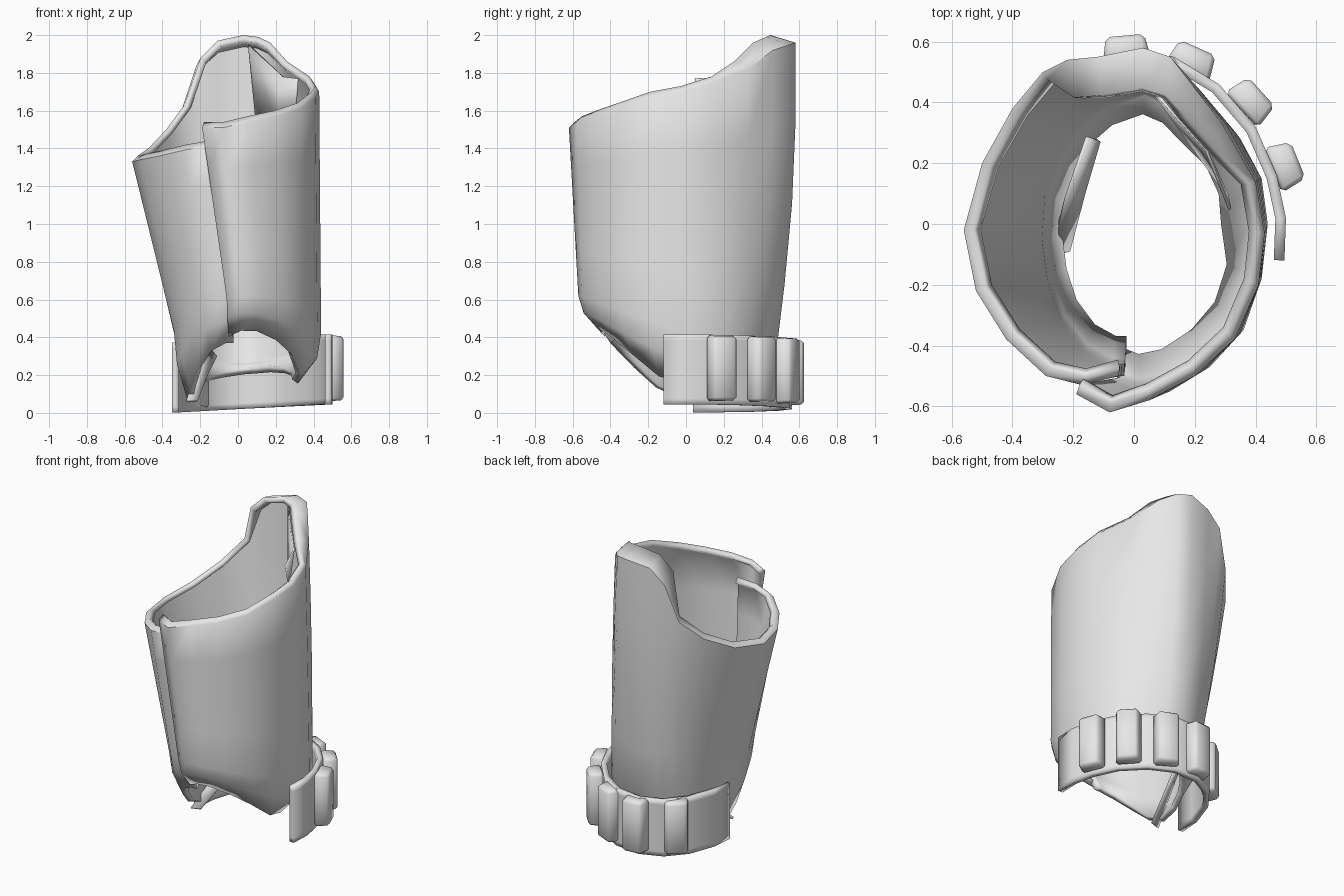
import bpy, bmesh, math
from mathutils import Vector

old = bpy.data.objects.get("Cube")
if old:
    bpy.data.objects.remove(old, do_unlink=True)

grey = bpy.data.materials.new("plain_grey")
grey.use_nodes = True
grey.diffuse_color = (0.8, 0.8, 0.8, 1)
grey.node_tree.nodes["Principled BSDF"].inputs["Base Color"].default_value = (0.8, 0.8, 0.8, 1)


def finish(name, bm, angle=45):
    """Turn a bmesh into a smooth-shaded grey object."""
    mesh = bpy.data.meshes.new(name)
    bm.to_mesh(mesh)
    bm.free()
    mesh.materials.append(grey)
    obj = bpy.data.objects.new(name, mesh)
    bpy.context.collection.objects.link(obj)
    bpy.ops.object.select_all(action="DESELECT")
    obj.select_set(True)
    bpy.context.view_layer.objects.active = obj
    bpy.ops.object.shade_smooth_by_angle(angle=math.radians(angle))
    return obj


def loft(name, columns, thickness):
    """Skin neighbouring columns of points and thicken the sheet inwards."""
    bm = bmesh.new()
    grid = [[bm.verts.new(p) for p in column] for column in columns]
    for a, b in zip(grid, grid[1:]):
        for i in range(len(a) - 1):
            bm.faces.new((a[i], b[i], b[i + 1], a[i + 1]))
    obj = finish(name, bm)
    solid = obj.modifiers.new("thickness", "SOLIDIFY")
    solid.thickness = thickness
    solid.offset = -1
    return obj


# Wrapped shell: each station holds top x, y, z and lower x, y,
# starting at the outer front seam and ending under the overlap
stations = [
    (-.19, -.56, 1.54, -.06, -.54), (-.08, -.62, 1.54, .02, -.57),
    (.05, -.58, 1.57, .12, -.55), (.2, -.5, 1.6, .25, -.47),
    (.33, -.38, 1.64, .36, -.35), (.41, -.2, 1.7, .42, -.18),
    (.43, -.03, 1.73, .44, 0), (.4, .14, 1.78, .42, .15),
    (.29, .33, 1.86, .35, .28), (.19, .46, 1.96, .24, .38),
    (.12, .55, 1.99, .13, .43), (.03, .58, 2, .04, .47),
    (-.12, .55, 1.97, -.1, .43), (-.22, .54, 1.88, -.17, .38),
    (-.3, .5, 1.63, -.22, .33), (-.4, .38, 1.5, -.28, .24),
    (-.5, .2, 1.4, -.33, .1), (-.56, -.02, 1.36, -.34, -.05),
    (-.52, -.22, 1.37, -.32, -.2), (-.42, -.38, 1.39, -.27, -.34),
    (-.29, -.5, 1.42, -.18, -.45), (-.17, -.53, 1.44, -.08, -.5),
    (-.05, -.5, 1.46, -.03, -.5),
]


def shell_column(tx, ty, tz, lx, ly):
    low_z = 0.42 - 0.35 * ly
    front = max(0, -0.1 - ly)
    rim_z = 0.08 + 0.87 * front ** 1.2 + 0.25 * max(0, ly) + 0.17 * max(0, lx)
    # The tall back rolls inwards at its crest
    crest = tx > -0.25 and ty > 0.3
    inward, roll = (0.77, 0.04) if crest else (0.95, 0.03)
    # The lower rim turns in further at the back right
    tuck = 0.72 if lx > 0.2 and ly > -0.05 else 0.8
    low = Vector((lx, ly, low_z))
    top = Vector((tx, ty, tz - roll))
    rim = Vector((lx * tuck, ly * tuck, rim_z))
    curl = Vector((lx * 0.95, ly * 0.95, (rim_z + low_z) / 2))
    column = [rim, curl, low]
    for t in (0.25, 0.5, 0.75):
        point = low.lerp(top, t)
        swell = 1 + 0.12 * math.sin(math.pi * t) * max(0, ty)
        column.append(Vector((point.x, point.y * swell, point.z)))
    column += [top, Vector((tx * max(inward, 0.9), ty * inward, tz))]
    return column


loft("wrapped_shell", [shell_column(*s) for s in stations], 0.038)

# Strap around the back of the lower end
strap_path = [
    (.495, -.12), (.5, .02), (.47, .16), (.4, .32), (.28, .46), (.13, .55),
    (-.04, .56), (-.18, .49), (-.28, .36), (-.34, .18), (-.35, .04),
]
loft("ankle_strap",
     [[(x, y, z + 0.05 * x) for z in (0.02, 0.05, 0.36, 0.39)]
      for x, y in strap_path], 0.035)

# Raised blocks on the strap: outer face centre and facing angle
for number, (x, y, turn) in enumerate(
        [(-.26, .47, 130), (-.03, .62, 95), (.21, .58, 66),
         (.42, .435, 42), (.54, .21, 22)], 1):
    bm = bmesh.new()
    bmesh.ops.create_cube(bm, size=1)
    for v in bm.verts:
        taper = 0.8 if v.co.x > 0 else 1
        v.co = (v.co.x * 0.09, v.co.y * 0.16 * taper, v.co.z * (0.29 + 0.06 * taper))
    bmesh.ops.bevel(bm, geom=bm.edges[:], offset=0.015, segments=1, affect="EDGES")
    block = finish("strap_block_%d" % number, bm, 50)
    angle = math.radians(turn)
    block.location = (x - 0.045 * math.cos(angle), y - 0.045 * math.sin(angle), 0.215 + 0.04 * x)
    block.rotation_euler.z = angle

# Folded lining inside the tall back, and a loose strip at the lower opening
loft("inner_fold", [
    [(.31, .1, 1.62), (.32, .05, 1.77)],
    [(.21, .24, 1.55), (.24, .25, 1.78)],
    [(.1, .42, 1.55), (.06, .45, 1.95)],
], 0.01)
loft("loose_strip", [
    [(-.27, -.11, .07), (-.22, .08, .24), (-.15, .28, .35)],
    [(-.21, -.09, .07), (-.16, .1, .2), (-.11, .27, .3)],
], 0.015)
